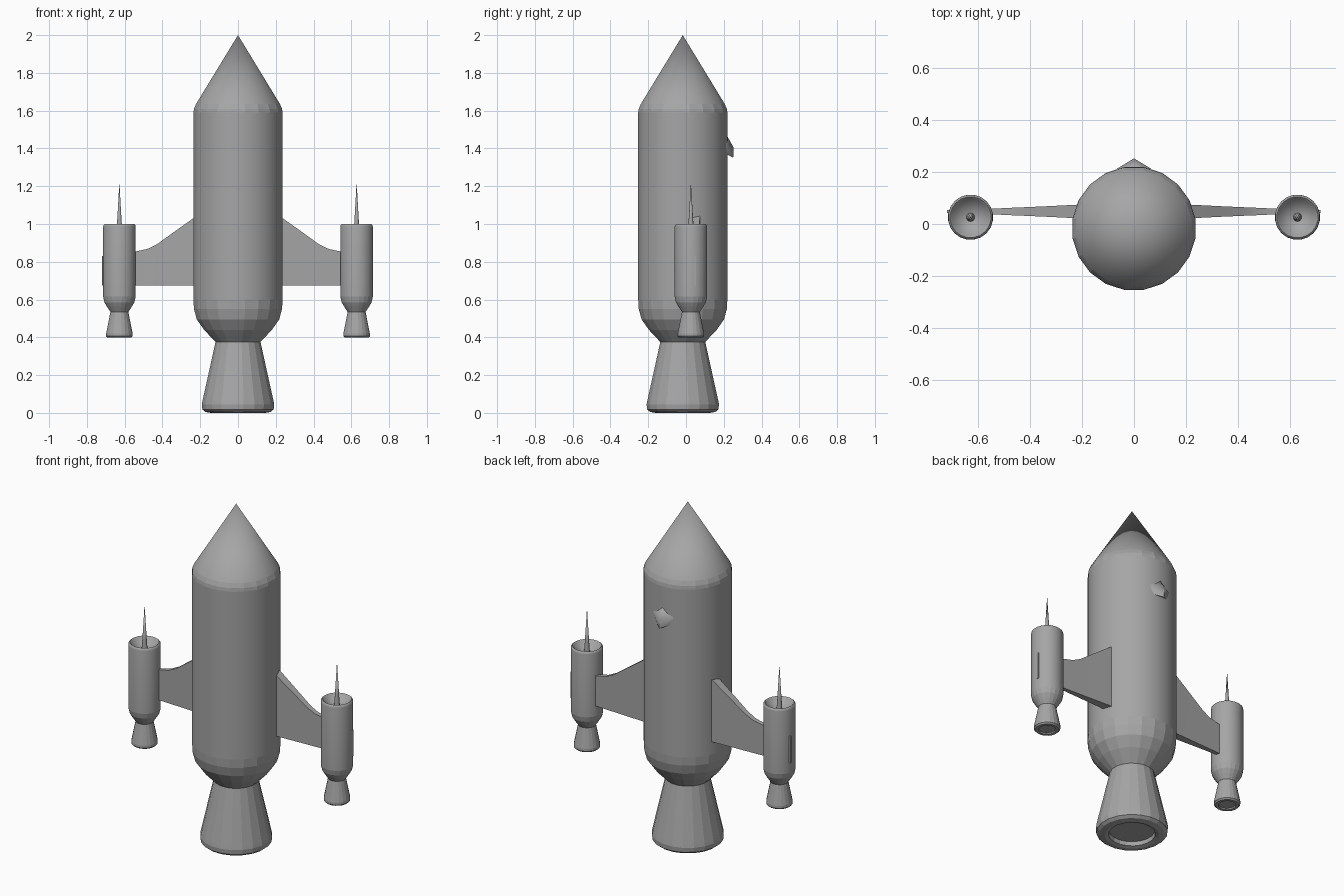
import bpy, bmesh, math

if "Cube" in bpy.data.objects:
    bpy.data.objects.remove(bpy.data.objects["Cube"])

SIDES = 20

# Dark grey paint shared by the whole ship
grey = bpy.data.materials.new("dark_grey")
grey.diffuse_color = (0.38, 0.38, 0.38, 1)
grey.use_nodes = True
grey.node_tree.nodes["Principled BSDF"].inputs["Base Color"].default_value = grey.diffuse_color


def make_object(name, bm, smooth=None, flat_bands=()):
    """Finish a mesh; faces centred inside a flat (low z, high z) band stay faceted."""
    bmesh.ops.recalc_face_normals(bm, faces=bm.faces)
    mesh = bpy.data.meshes.new(name)
    bm.to_mesh(mesh)
    bm.free()
    mesh.materials.append(grey)
    ob = bpy.data.objects.new(name, mesh)
    bpy.context.collection.objects.link(ob)
    if smooth:
        bpy.context.view_layer.objects.active = ob
        bpy.ops.object.select_all(action='DESELECT')
        ob.select_set(True)
        bpy.ops.object.shade_smooth_by_angle(angle=math.radians(smooth))
        for face in mesh.polygons:
            if any(low < face.center.z < high for low, high in flat_bands):
                face.use_smooth = False
    return ob


def lathe(name, profile, x, y, sides=SIDES, smooth=None, flat_bands=()):
    """Turn (radius, z) points around a vertical axis; zero radius closes to a tip."""
    bm = bmesh.new()
    rings = []
    for r, z in profile:
        if r == 0:
            rings.append([bm.verts.new((x, y, z))] * sides)
        else:
            angles = [2 * math.pi * (i + 0.5) / sides for i in range(sides)]
            rings.append([bm.verts.new((x + r * math.cos(a), y + r * math.sin(a), z))
                          for a in angles])
    for low, high in zip(rings, rings[1:]):
        for i in range(sides):
            j = (i + 1) % sides
            bm.faces.new(list(dict.fromkeys((low[i], low[j], high[j], high[i]))))
    return make_object(name, bm, smooth, flat_bands)


# Main hull with faceted tail and shoulder, and pointed nose
BODY_Y = -0.017
lathe("hull", [(0, 0.37), (0.12, 0.375), (0.182, 0.44), (0.221, 0.495), (0.236, 0.55),
               (0.239, 0.60), (0.239, 1.59), (0.236, 1.61), (0.225, 1.635), (0, 2.0)],
      0, BODY_Y, smooth=25, flat_bands=[(0, 0.6), (1.59, 1.635)])

# Main engine bell with shallow recess underneath
lathe("main_nozzle", [(0, 0.03), (0.122, 0.03), (0.125, 0.006), (0.145, 0.0), (0.175, 0.005),
                      (0.191, 0.018), (0.194, 0.045), (0.19, 0.065), (0.12, 0.378), (0, 0.378)],
      0, BODY_Y)

# Small cockpit canopy on the back of the hull
bm = bmesh.new()
for co in [(0, 0.252, 1.405), (0, 0.25, 1.352), (0, 0.217, 1.468), (0, 0.19, 1.468),
           (0.066, 0.212, 1.42), (-0.066, 0.212, 1.42), (0.05, 0.212, 1.37), (-0.05, 0.212, 1.37)]:
    bm.verts.new(co)
bmesh.ops.convex_hull(bm, input=bm.verts)
make_object("canopy", bm, smooth=60)

POD_X, POD_Y = 0.628, 0.026
for side, label in ((-1, "left"), (1, "right")):
    x = side * POD_X

    # Engine pod with dished intake
    lathe(label + "_pod", [(0, 0.53), (0.047, 0.533), (0.067, 0.563), (0.08, 0.585),
                           (0.087, 0.615), (0.087, 0.985), (0.085, 0.995), (0.079, 1.0),
                           (0.073, 0.995), (0.068, 0.985), (0.02, 0.955), (0, 0.955)],
          x, POD_Y, smooth=40, flat_bands=[(0, 0.615)])

    # Pod engine bell
    lathe(label + "_pod_nozzle", [(0, 0.405), (0.044, 0.405), (0.047, 0.398), (0.063, 0.398),
                                  (0.071, 0.406), (0.071, 0.42), (0.048, 0.535), (0, 0.535)],
          x, POD_Y)

    # Intake spike
    lathe(label + "_spike", [(0, 0.95), (0.017, 0.95), (0.012, 1.02), (0, 1.222)],
          x, POD_Y, sides=10, smooth=40)

    # Tapered wing running through the pod: (x, top z, half thickness)
    bm = bmesh.new()
    tip = 0.719 if side < 0 else 0.716
    sections = [(0.2, 1.055, 0.027), (0.24, 1.028, 0.025), (0.34, 0.957, 0.02),
                (0.43, 0.892, 0.016), (0.48, 0.868, 0.014), (0.54, 0.855, 0.011),
                (tip, 0.83, 0.006)]
    loops = [[bm.verts.new((side * sx, 0.048 + sy * t, sz))
              for sy, sz in ((-1, 0.675), (1, 0.675), (1, top), (-1, top))]
             for sx, top, t in sections]
    for a, b in zip(loops, loops[1:]):
        for i in range(4):
            j = (i + 1) % 4
            bm.faces.new((a[i], a[j], b[j], b[i]))
    bm.faces.new(loops[0])
    bm.faces.new(loops[-1])
    make_object(label + "_wing", bm, smooth=30)
